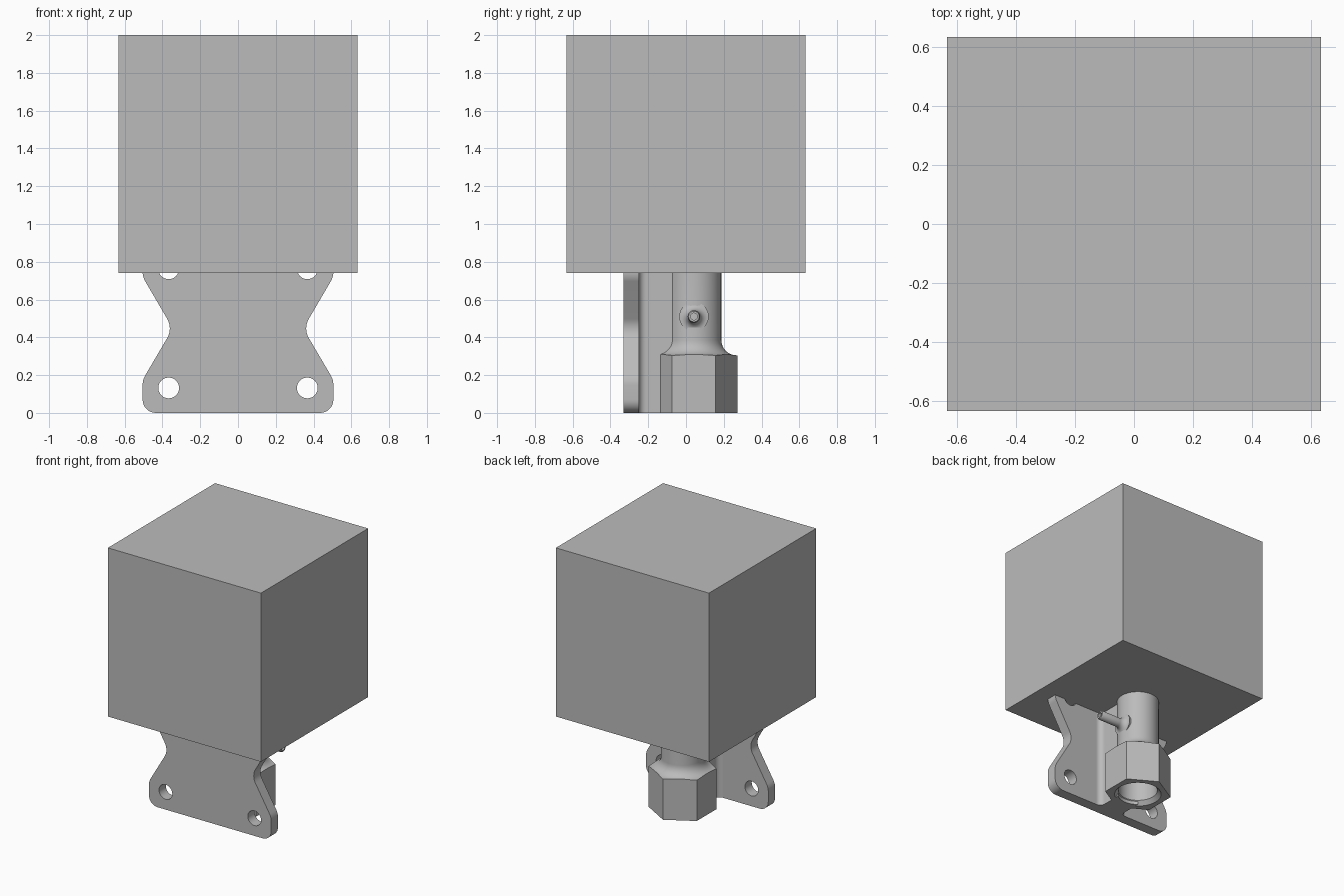
import bpy, bmesh, math
from mathutils import Vector

if "Cube" in bpy.data.objects:
    bpy.data.objects.remove(bpy.data.objects["Cube"])

grey = bpy.data.materials.new("light_grey")
grey.diffuse_color = (0.5, 0.5, 0.5, 1)
grey.use_nodes = True
grey.node_tree.nodes["Principled BSDF"].inputs["Base Color"].default_value = grey.diffuse_color
PIPE_Y = 0.042


def finish(ob, smooth=True):
    """Clean normals, assign the colour and smooth all but the sharp edges."""
    bm = bmesh.new()
    bm.from_mesh(ob.data)
    bmesh.ops.remove_doubles(bm, verts=bm.verts, dist=1e-5)
    bmesh.ops.recalc_face_normals(bm, faces=bm.faces)
    bm.to_mesh(ob.data)
    bm.free()
    ob.data.materials.clear()
    ob.data.materials.append(grey)
    bpy.ops.object.select_all(action='DESELECT')
    ob.select_set(True)
    bpy.context.view_layer.objects.active = ob
    if smooth:
        bpy.ops.object.shade_smooth_by_angle(angle=math.radians(30))


def arc(cx, cy, r, a0, a1, n=8):
    return [(cx + r * math.cos(math.radians(a0 + (a1 - a0) * i / n)),
             cy + r * math.sin(math.radians(a0 + (a1 - a0) * i / n))) for i in range(n + 1)]


def rounded(corners, n=8):
    """Round the corners of a closed outline given as (x, y, radius)."""
    out = []
    for i, (x, y, r) in enumerate(corners):
        p = Vector((x, y))
        a = (Vector(corners[i - 1][:2]) - p).normalized()
        b = (Vector(corners[(i + 1) % len(corners)][:2]) - p).normalized()
        half = a.angle(b) / 2
        c = p + (a + b).normalized() * (r / math.sin(half))
        s = p + a * (r / math.tan(half)) - c
        e = p + b * (r / math.tan(half)) - c
        sweep = s.angle_signed(e)
        for k in range(n + 1):
            t = -sweep * k / n
            out.append((c.x + s.x * math.cos(t) - s.y * math.sin(t),
                        c.y + s.x * math.sin(t) + s.y * math.cos(t)))
    return out


def slab(name, loops, depth, loc, rot=(0, 0, 0)):
    """Extrude flat outlines; inner outlines become holes."""
    cu = bpy.data.curves.new(name, 'CURVE')
    cu.dimensions, cu.fill_mode, cu.extrude = '2D', 'BOTH', depth / 2
    for pts in loops:
        sp = cu.splines.new('POLY')
        sp.points.add(len(pts) - 1)
        for q, (x, y) in zip(sp.points, pts):
            q.co = (x, y, 0, 1)
        sp.use_cyclic_u = True
    ob = bpy.data.objects.new(name, cu)
    bpy.context.collection.objects.link(ob)
    ob.location, ob.rotation_euler = loc, rot
    bpy.ops.object.select_all(action='DESELECT')
    ob.select_set(True)
    bpy.context.view_layer.objects.active = ob
    bpy.ops.object.convert(target='MESH')
    ob = bpy.context.view_layer.objects.active
    finish(ob)
    return ob


def lathe(name, profile, loc, rot=(0, 0, 0), steps=64):
    """Revolve a closed (radius, height) profile around z."""
    bm = bmesh.new()
    rings = [[bm.verts.new((r * math.cos(2 * math.pi * i / steps),
                            r * math.sin(2 * math.pi * i / steps), z)) for r, z in profile]
             for i in range(steps)]
    n = len(profile)
    for i in range(steps):
        a, b = rings[i], rings[(i + 1) % steps]
        for k in range(n):
            m = (k + 1) % n
            bm.faces.new((a[k], b[k], b[m], a[m]))
    me = bpy.data.meshes.new(name)
    bm.to_mesh(me)
    bm.free()
    ob = bpy.data.objects.new(name, me)
    bpy.context.collection.objects.link(ob)
    ob.location, ob.rotation_euler = loc, rot
    finish(ob)
    return ob


# Large cube housing
bpy.ops.mesh.primitive_cube_add(size=1, location=(0, 0, 1.37))
box = bpy.context.object
box.name = "cube_housing"
box.scale = (1.265, 1.265, 1.26)
finish(box, False)

# Waisted mounting plate with four bolt holes
right = [(0.505, 0, 0.07), (0.505, 0.175, 0.1), (0.345, 0.447, 0.1),
         (0.505, 0.72, 0.1), (0.505, 0.895, 0.07)]
outline = right + [(-x, z, r) for x, z, r in reversed(right)]
holes = [arc(sx * 0.367, z, 0.055, 0, 348.75, 31) for sx in (-1, 1) for z in (0.132, 0.763)]
slab("mounting_plate", [rounded(outline)] + holes, 0.08, (0, -0.29, 0), (math.pi / 2, 0, 0))

# Web joining plate and pipe, filleted at the plate
w, f = 0.09, 0.04
side = [(w + f, -0.27)] + arc(w + f, -0.25 + f, f, 270, 180)
ang = math.degrees(math.asin(w / 0.14))
web = side + arc(0, PIPE_Y, 0.14, -90 + ang, -90 - ang, 16) + [(-x, y) for x, y in reversed(side)]
slab("web", [web], 0.85, (0, 0, 0.425))

# Bored pipe flaring into a hexagonal socket
profile = ([(0.145, 0.85)] + arc(0.225, 0.385, 0.08, 180, 270) +
           [(0.3, 0.305), (0.3, 0), (0.162, 0), (0.135, 0.03), (0.135, 0.28),
            (0.09, 0.31), (0.09, 0.85)])
pipe = lathe("pipe_with_hex_socket", profile, (0, PIPE_Y, 0))
bpy.ops.mesh.primitive_cylinder_add(vertices=6, radius=0.23, depth=2, location=(0, PIPE_Y, 0.5))
cutter = bpy.context.object
cutter.name = "hex_cutter"
cutter.hide_render = True
mod = pipe.modifiers.new("hex", 'BOOLEAN')
mod.operation, mod.solver, mod.object = 'INTERSECT', 'EXACT', cutter
bpy.context.view_layer.objects.active = pipe
bpy.ops.object.modifier_apply(modifier=mod.name)
bpy.data.objects.remove(cutter)
finish(pipe)

# Small side nozzle with a flared root and a hole in its tip
nozzle = ([(0.018, 0.12), (0.075, 0.12), (0.075, 0.135)] + arc(0.078, 0.185, 0.045, 270, 180) +
          [(0.033, 0.335), (0.028, 0.345), (0.018, 0.345)])
lathe("side_nozzle", nozzle, (0, PIPE_Y, 0.51), (0, math.pi / 2, 0), 32)
